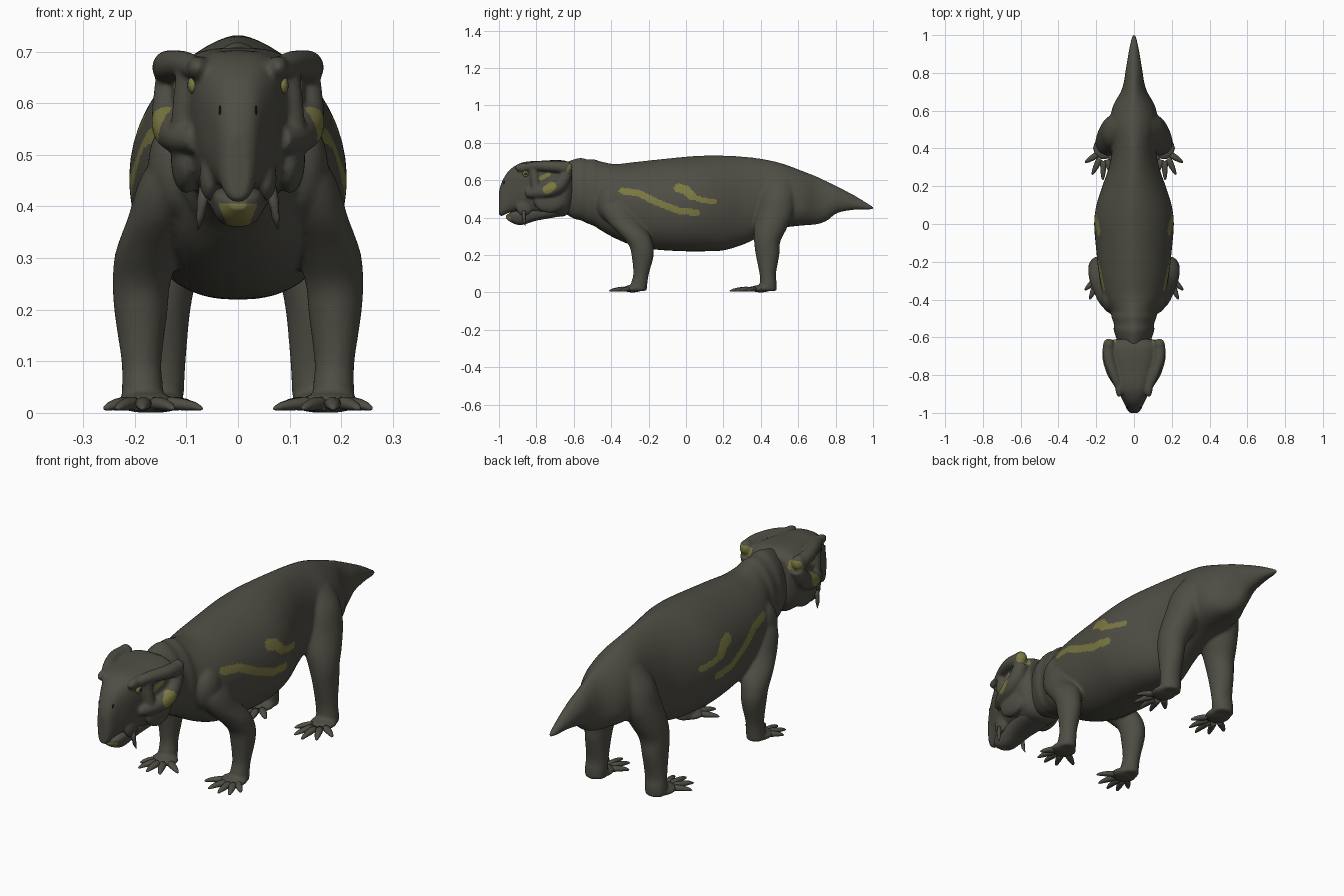
import bpy, bmesh, math
from mathutils import Vector, Matrix

if "Cube" in bpy.data.objects:
    bpy.data.objects.remove(bpy.data.objects["Cube"])


def material(name, rgb):
    m = bpy.data.materials.new(name)
    m.diffuse_color = (*rgb, 1)
    m.use_nodes = True
    m.node_tree.nodes["Principled BSDF"].inputs["Base Color"].default_value = m.diffuse_color
    return m


HIDE = material("dark olive hide", (0.078, 0.075, 0.058))
YELLOW = material("dull yellow marking", (0.2, 0.19, 0.055))
BLACK = material("near black", (0.02, 0.02, 0.016))


def spline(rows, steps):
    """Catmull-Rom interpolation through rows of numbers."""
    out, n = [], len(rows)
    for i in range(n - 1):
        a, b, c, d = (rows[max(i - 1, 0)], rows[i], rows[i + 1], rows[min(i + 2, n - 1)])
        for k in range(steps):
            t = k / steps
            out.append([0.5 * (2 * q + (r - p) * t + (2 * p - 5 * q + 4 * r - s) * t * t
                               + (3 * q - p - 3 * r + s) * t ** 3)
                        for p, q, r, s in zip(a, b, c, d)])
    return out + [list(rows[-1])]


def loft(bm, rings):
    vs = [[bm.verts.new(p) for p in ring] for ring in rings]
    n = len(vs[0])
    for a, b in zip(vs, vs[1:]):
        for i in range(n):
            bm.faces.new((a[i], a[(i + 1) % n], b[(i + 1) % n], b[i]))
    bm.faces.new(vs[0])
    bm.faces.new(vs[-1])


def ball(bm, center, radii):
    m = Matrix.Translation(center) @ Matrix.Diagonal((*radii, 1))
    bmesh.ops.create_uvsphere(bm, u_segments=24, v_segments=14, radius=1, matrix=m)


def power(v, p):
    return math.copysign(abs(v) ** p, v)


def angles(n):
    return [2 * math.pi * i / n for i in range(n)]


def torso_ring(y, top, bottom, wide, w):
    pts = []
    for t in angles(48):
        c, s = math.cos(t), math.sin(t)
        z = wide + s * ((top - wide) if s > 0 else (wide - bottom))
        pts.append((w * power(c, 1.25 if s > 0 else 0.82), y, z))
    return pts


def skull_ring(y, top, bottom, w_top, w_bot):
    pts = []
    for t in angles(40):
        c, s = power(math.cos(t), 0.7), power(math.sin(t), 0.7)
        pts.append((c * (w_bot + (w_top - w_bot) * (s + 1) / 2), y,
                    (top + bottom) / 2 + s * (top - bottom) / 2))
    return pts


def leg(bm, rows, side):
    loft(bm, [[(side * (x + rx * math.cos(t)), y + ry * math.sin(t), z) for t in angles(24)]
              for x, y, z, rx, ry in spline(rows, 5)])


def tube(bm, path, radii, flat=1.0, n=12):
    """Tapered tube for toes, tusks and skull bars."""
    path = [Vector(p) for p in path]
    rings = []
    for i, p in enumerate(path):
        d = (path[min(i + 1, len(path) - 1)] - path[max(i - 1, 0)]).normalized()
        u = d.cross(Vector((0, 0, 1))).normalized()
        v = u.cross(d)
        rings.append([p + radii[i] * (u * math.cos(t) + v * flat * math.sin(t)) for t in angles(n)])
    loft(bm, rings)


def bar(bm, rows, side):
    """Smooth skull bar from x, y, z, radius rows."""
    rows = spline(rows, 4)
    tube(bm, [(side * x, y, z) for x, y, z, r in rows], [r[3] for r in rows])


def finish(bm, name, voxel=0, smooth=0, mats=(HIDE,), rule=None):
    bmesh.ops.recalc_face_normals(bm, faces=bm.faces)
    me = bpy.data.meshes.new(name)
    bm.to_mesh(me)
    bm.free()
    ob = bpy.data.objects.new(name, me)
    bpy.context.collection.objects.link(ob)
    if voxel:
        r = ob.modifiers.new("fuse", 'REMESH')
        r.mode, r.voxel_size = 'VOXEL', voxel
        s = ob.modifiers.new("soften", 'SMOOTH')
        s.factor, s.iterations = 0.5, smooth
        dg = bpy.context.evaluated_depsgraph_get()
        me = bpy.data.meshes.new_from_object(ob.evaluated_get(dg))
        ob.modifiers.clear()
        ob.data = me
        me.name = name
    me.materials.clear()
    for m in mats:
        me.materials.append(m)
    for p in me.polygons:
        p.use_smooth = True
        p.material_index = rule(p.center, p.normal) if rule else 0
    return ob


def near(c, strokes):
    """True if the point lies on one of the painted side strokes (y, z, radius)."""
    for pts, r in strokes:
        for a, b in zip(pts, pts[1:]):
            a, b, p = Vector(a), Vector(b), Vector((c.y, c.z))
            t = max(0, min(1, (p - a).dot(b - a) / max((b - a).length_squared, 1e-9)))
            if (p - a - (b - a) * t).length < r:
                return True
    return False


# Torso, neck and tail with the four legs: y, top, bottom, widest height, half width
TORSO = [(-0.66, .69, .43, .55, .075), (-0.60, .712, .395, .54, .095), (-0.56, .72, .385, .53, .108),
         (-0.53, .712, .37, .53, .106), (-0.49, .712, .355, .51, .12), (-0.46, .702, .335, .50, .122),
         (-0.38, .687, .29, .48, .162), (-0.28, .697, .25, .47, .184), (-0.15, .711, .228, .46, .199),
         (0.0, .726, .22, .455, .211), (0.1, .732, .22, .46, .199), (0.2, .732, .225, .465, .168),
         (0.31, .726, .258, .48, .13), (0.42, .712, .31, .49, .115), (0.52, .688, .345, .48, .128),
         (0.62, .651, .358, .46, .113), (0.7, .62, .365, .45, .07), (0.755, .594, .385, .47, .053),
         (0.81, .567, .425, .49, .045), (0.9, .52, .442, .475, .03), (0.97, .478, .442, .458, .017),
         (1.004, .456, .444, .45, .006)]
FRONT_LEG = [(.10, -.38, .52, .05, .08), (.127, -.37, .45, .064, .088), (.15, -.335, .38, .063, .088),
             (.175, -.275, .31, .063, .08), (.187, -.24, .25, .056, .065), (.188, -.232, .19, .051, .058),
             (.187, -.24, .1, .039, .042), (.185, -.25, .05, .04, .044), (.185, -.255, .008, .042, .045)]
HIND_LEG = [(.055, .50, .60, .05, .075), (.08, .49, .52, .078, .095), (.099, .478, .43, .083, .1),
            (.123, .45, .34, .076, .088), (.14, .434, .27, .064, .07), (.147, .436, .2, .055, .063),
            (.151, .437, .1, .05, .044), (.154, .44, .05, .05, .045), (.155, .44, .008, .048, .045)]
STRIPES = [(((-.34, .543), (-.25, .53), (-.15, .48), (-.04, .437), (.055, .427)), .018),
           (((-.04, .558), (0, .548), (.03, .515)), .024),
           (((.03, .515), (.08, .495), (.15, .485)), .014)]

bm = bmesh.new()
loft(bm, [torso_ring(*r) for r in spline(TORSO, 5)])
for s in (1, -1):
    leg(bm, FRONT_LEG, s)
    leg(bm, HIND_LEG, s)
    ball(bm, (s * .115, -.395, .475), (.06, .08, .1))
    ball(bm, (s * .178, -.285, .02), (.06, .055, .02))
    ball(bm, (s * .16, .4, .02), (.058, .06, .02))
finish(bm, "body_and_legs", .007, 7, (HIDE, YELLOW),
       lambda c, n: int(abs(c.x) > .1 and c.z > .38 and near(c, STRIPES)))

# Toes fanned out from each foot
TOES = {"front_toes": ((.182, -.275), [(.26, -.35), (.235, -.4), (.185, -.412), (.125, -.4), (.068, -.345)]),
        "hind_toes": ((.16, .39), [(.26, .325), (.222, .26), (.165, .232), (.115, .25), (.075, .31)])}
for name, ((bx, by), tips) in TOES.items():
    bm = bmesh.new()
    for s in (1, -1):
        for tx, ty in tips:
            path = [(s * (bx + (tx - bx) * f), by + (ty - by) * f, z)
                    for f, z in ((.35, .018), (.5, .018), (.68, .016), (.85, .013), (.96, .009), (1, .008))]
            tube(bm, path, (.016, .0165, .0145, .0105, .006, .001), .8, 10)
    finish(bm, name)

# Skull core with temple bars, cheek arches and brows: y, top, bottom, top and bottom half width
SKULL = [(-1.0, .54, .415, .018, .022), (-.985, .59, .408, .036, .034), (-.95, .648, .425, .055, .047),
         (-.90, .685, .432, .083, .064), (-.85, .70, .425, .102, .076), (-.78, .704, .414, .124, .094),
         (-.70, .708, .405, .142, .11), (-.645, .704, .41, .145, .108), (-.61, .685, .45, .115, .085)]
TEMPLE_BAR = [(.08, -.86, .668, .022), (.105, -.80, .676, .026), (.131, -.72, .674, .03),
              (.135, -.66, .668, .032), (.128, -.632, .655, .032)]
CHEEK_ARCH = [(.08, -.85, .53, .025), (.11, -.79, .535, .033), (.126, -.72, .55, .04),
              (.13, -.67, .58, .038), (.128, -.637, .64, .034)]
ORBIT_BAR = [(.095, -.815, .675, .024), (.1, -.81, .62, .025), (.106, -.80, .55, .026)]
CHEEK = [(((-.742, .55), (-.718, .568)), .025), (((-.775, .61), (-.735, .632)), .011),
         (((-.62, .655), (-.612, .67)), .017)]
bm = bmesh.new()
loft(bm, [skull_ring(*r) for r in spline(SKULL, 5)])
for s in (1, -1):
    for rows in (TEMPLE_BAR, CHEEK_ARCH, ORBIT_BAR):
        bar(bm, rows, s)
    ball(bm, (s * .134, -.64, .668), (.03, .034, .035))
    ball(bm, (s * .078, -.868, .668), (.021, .05, .024))
    ball(bm, (s * .055, -.865, .455), (.02, .045, .045))
    ball(bm, (s * .1, -.73, .49), (.03, .085, .065))
finish(bm, "skull", .005, 16, (HIDE, YELLOW),
       lambda c, n: int(abs(c.x) > .095 and (abs(n.x) > .25 or c.y > -.65) and near(c, CHEEK)))

# Lower jaw with a pale chin
JAW = [(-.962, .412, .395, .018, .014), (-.93, .432, .372, .048, .034), (-.88, .44, .361, .058, .04),
       (-.80, .45, .384, .07, .052), (-.70, .46, .402, .085, .065), (-.63, .47, .42, .075, .06)]
bm = bmesh.new()
loft(bm, [skull_ring(*r) for r in spline(JAW, 8)])
finish(bm, "lower_jaw", .004, 3, (HIDE, YELLOW),
       lambda c, n: int(n.y < -.15 and c.y < -.89 and abs(c.x) < .02 + .4 * (c.z - .36) and c.z < .407))

# Tusks
bm = bmesh.new()
for s in (1, -1):
    tube(bm, [(s * .064, -.865, .435), (s * .069, -.868, .41), (s * .073, -.865, .38), (s * .077, -.858, .355)],
         (.012, .0105, .008, .001))
finish(bm, "tusks")

# Eyes with dark pupils, and nostrils
bm = bmesh.new()
for s in (1, -1):
    ball(bm, (s * .087, -.856, .635), (.011, .018, .017))
finish(bm, "eyes", mats=(YELLOW, BLACK), rule=lambda c, n: int(abs(n.x) > .94))
bm = bmesh.new()
for s in (1, -1):
    ball(bm, (s * .035, -.970, .585), (.003, .008, .011))
finish(bm, "nostrils", mats=(BLACK,))
